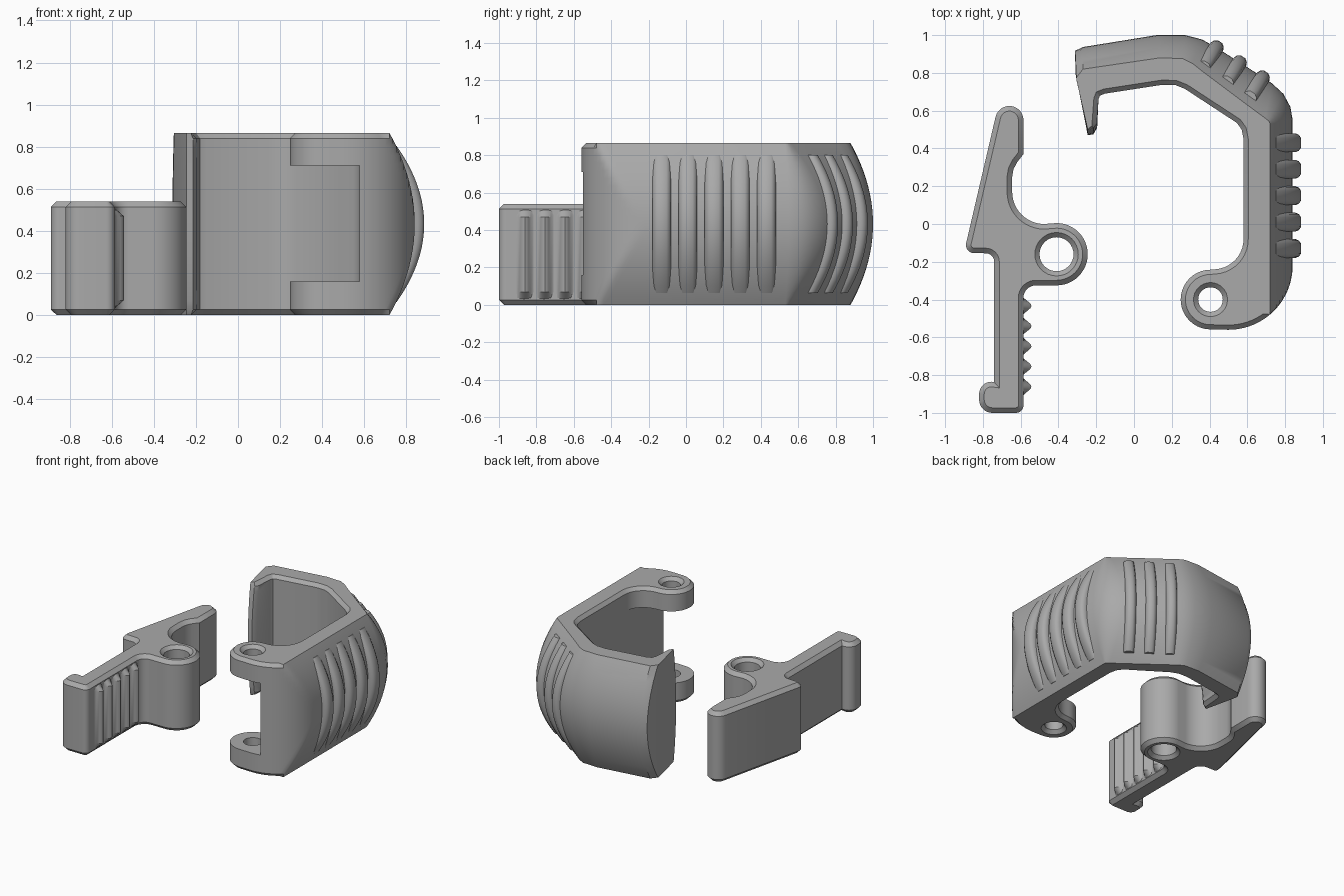
import bpy, bmesh, math
from mathutils import Vector

if "Cube" in bpy.data.objects:
    bpy.data.objects.remove(bpy.data.objects["Cube"])

grey = bpy.data.materials.new("plain grey")
grey.diffuse_color = (0.4, 0.4, 0.4, 1)
grey.use_nodes = True
grey.node_tree.nodes["Principled BSDF"].inputs["Base Color"].default_value = grey.diffuse_color


def arc(cx, cy, r, a0, a1, n=10):
    """Points along an arc, angles in degrees."""
    return [(cx + r * math.cos(math.radians(a0 + (a1 - a0) * i / n)),
             cy + r * math.sin(math.radians(a0 + (a1 - a0) * i / n))) for i in range(n + 1)]


def inset(pts, dist):
    """Move each point of a counter-clockwise outline inwards by its own distance."""
    out = []
    for i, p in enumerate(pts):
        p = Vector(p)
        d0 = (p - Vector(pts[i - 1])).normalized()
        d1 = (Vector(pts[(i + 1) % len(pts)]) - p).normalized()
        n0, n1 = Vector((-d0.y, d0.x)), Vector((-d1.y, d1.x))
        out.append(tuple(p + (n0 + n1) / max(1 + n0.dot(n1), 0.5) * dist[i]))
    return out


def loft(name, layers):
    """Solid through (z, outline) layers that share a point count."""
    bm = bmesh.new()
    rings = [[bm.verts.new((x, y, z)) for x, y in pts] for z, pts in layers]
    n = len(rings[0])
    for a, b in zip(rings, rings[1:]):
        for i in range(n):
            j = (i + 1) % n
            bm.faces.new((a[i], a[j], b[j], b[i]))
    bm.faces.new(rings[0][::-1])
    bm.faces.new(rings[-1])
    bmesh.ops.recalc_face_normals(bm, faces=bm.faces)
    mesh = bpy.data.meshes.new(name)
    bm.to_mesh(mesh)
    bm.free()
    mesh.materials.append(grey)
    ob = bpy.data.objects.new(name, mesh)
    bpy.context.collection.objects.link(ob)
    return ob


def activate(ob):
    bpy.ops.object.select_all(action='DESELECT')
    ob.select_set(True)
    bpy.context.view_layer.objects.active = ob


def cut(ob, cutter):
    activate(ob)
    mod = ob.modifiers.new("cut", 'BOOLEAN')
    mod.operation, mod.solver, mod.object = 'DIFFERENCE', 'EXACT', cutter
    bpy.ops.object.modifier_apply(modifier=mod.name)
    bpy.data.objects.remove(cutter)


def smooth(ob, angle=30):
    activate(ob)
    bpy.ops.object.shade_smooth_by_angle(angle=math.radians(angle))


def pin_hole(x, y, r, height, ch=0.025):
    """Round cutter with a countersink at both ends."""
    steps = ((-ch, r + 2 * ch), (ch, r), (height - ch, r), (height + ch, r + 2 * ch))
    return loft("hole_cutter", [(z, arc(x, y, q, 0, 348.75, 31)) for z, q in steps])


# ---- Lever: flat outline with chamfered rims ----
LH, CH = 0.54, 0.027
lever_outline = (
    arc(-0.66, 0.55, 0.075, 0, 168, 12)
    + arc(-0.848, -0.112, 0.042, 168, 270, 6)
    + arc(-0.785, -0.2, 0.045, 90, 0, 6)
    + [(-0.74, -0.837)]
    + arc(-0.755, -0.9, 0.065, 90, 180, 8)
    + arc(-0.75, -0.93, 0.07, 180, 270, 8)
    + arc(-0.625, -0.96, 0.04, 270, 360, 6)
    + arc(-0.52, -0.39, 0.065, 180, 90, 8)
    + arc(-0.41, -0.16, 0.165, 270, 450, 24)
    + arc(-0.475, 0.17, 0.17, 270, 180, 12)
    + [(-0.645, 0.25), (-0.638, 0.29), (-0.62, 0.325), (-0.585, 0.37)])
rim = inset(lever_outline, [CH] * len(lever_outline))
lever = loft("lever", [(0, rim), (CH, lever_outline), (LH - CH, lever_outline), (LH, rim)])
cut(lever, pin_hole(-0.41, -0.16, 0.09, LH))
smooth(lever)


# ---- Thumb grip: wavy strip on the lever ----
def wave(amp):
    n, y0, y1 = 50, -0.915, -0.38
    pts = [(-0.588 + amp * math.sin(math.pi * 5 * i / n) ** 2, y0 + (y1 - y0) * i / n)
           for i in range(n + 1)]
    return pts + [(-0.63, y1), (-0.63, y0)]


grip = loft("thumb_grip", [(0.03, wave(0.0)), (0.07, wave(0.045)),
                           (0.47, wave(0.045)), (0.51, wave(0.0))])
smooth(grip)

# ---- Clip body: bulging outer wall, straight inner wall ----
H = 0.865
C = H / 2
points = []   # (outline at the rims, outline at mid height, chamfer weight)
for p in arc(0.405, -0.4, 0.158, 90, 270, 20):
    points.append((p, p, 1))
for p in arc(0.5, -0.22, 0.34, 270, 360, 20):
    points.append((p, p, 1 if p[0] < 0.71 else 0))
points += [(e, m, 0) for e, m in (
    ((0.72, 0.53), (0.84, 0.55)), ((0.717, 0.54), (0.828, 0.62)),
    ((0.71, 0.548), (0.79, 0.69)), ((0.695, 0.56), (0.73, 0.745)),
    ((0.58, 0.645), (0.60, 0.83)), ((0.36, 0.81), (0.43, 0.938)),
    ((0.31, 0.85), (0.36, 0.977)), ((0.26, 0.875), (0.27, 1.0)),
    ((0.14, 0.88), (0.12, 1.0)), ((-0.27, 0.82), (-0.27, 0.937)),
    ((-0.305, 0.775), (-0.312, 0.917)), ((-0.303, 0.755), (-0.31, 0.8)),
    ((-0.245, 0.50), (-0.245, 0.47)))]
points += [((-0.215, 0.51), (-0.215, 0.475), 0.5), ((-0.197, 0.535), (-0.195, 0.51), 1)]
points += [(p, p, 1) for p in (
    [(-0.188, 0.66), (-0.18, 0.68), (-0.155, 0.69), (0.15, 0.737), (0.22, 0.735), (0.27, 0.715),
     (0.545, 0.535), (0.57, 0.50), (0.58, 0.45)] + arc(0.42, -0.08, 0.16, 0, -86, 10))]

zs = [0, 0.025] + [0.025 + (H - 0.05) * i / 20 for i in range(1, 20)] + [H - 0.025, H]
layers = []
for z in zs:
    f = 1 - ((z - C) / C) ** 2
    ring = [(min(e[0] + (m[0] - e[0]) * f, 0.72 + 0.12 * f), e[1] + (m[1] - e[1]) * f)
            for e, m, w in points]
    if z in (0, H):
        ring = inset(ring, [0.025 * w for e, m, w in points])
    layers.append((z, ring))
clip = loft("clip_body", layers)

# Gap between the two hinge lugs, then the pin hole
gap = [(0.1, -0.8), (0.578, -0.8), (0.578, -0.02), (0.1, -0.02)]
cut(clip, loft("gap_cutter", [(0.16, gap), (0.71, gap)]))
cut(clip, pin_hole(0.405, -0.4, 0.065, H))
smooth(clip)


# ---- Raised grip ribs on the outer wall ----
def rib(name, base, angle, width):
    n = Vector((math.cos(math.radians(angle)), math.sin(math.radians(angle))))
    t = Vector((-n.y, n.x))
    b = Vector(base)
    half = width / 2
    section = [(-half, -0.03), (-half + 0.008, -0.012), (-half + 0.025, 0),
               (half - 0.025, 0), (half - 0.008, -0.012), (half, -0.03)]
    rows = []
    for i in range(21):
        u = -1 + i / 10
        top = 0.035 + 0.13 * (1 - u * u)
        pts = [(s, top + d) for s, d in section] + [(half, top - 0.08), (-half, top - 0.08)]
        rows.append((C + 0.37 * u, [tuple(b + t * s + n * d) for s, d in pts]))
    smooth(loft(name, rows), 40)


for i in range(5):
    rib(f"side_rib_{i + 1}", (0.72, -0.13 + 0.14 * i), 0, 0.1)
for i in range(3):
    top = Vector((0.455 + 0.122 * i, 0.965 - 0.08 * i))
    rib(f"corner_rib_{i + 1}", top - Vector((0.54, 0.84)) * 0.165, 57, 0.078)
